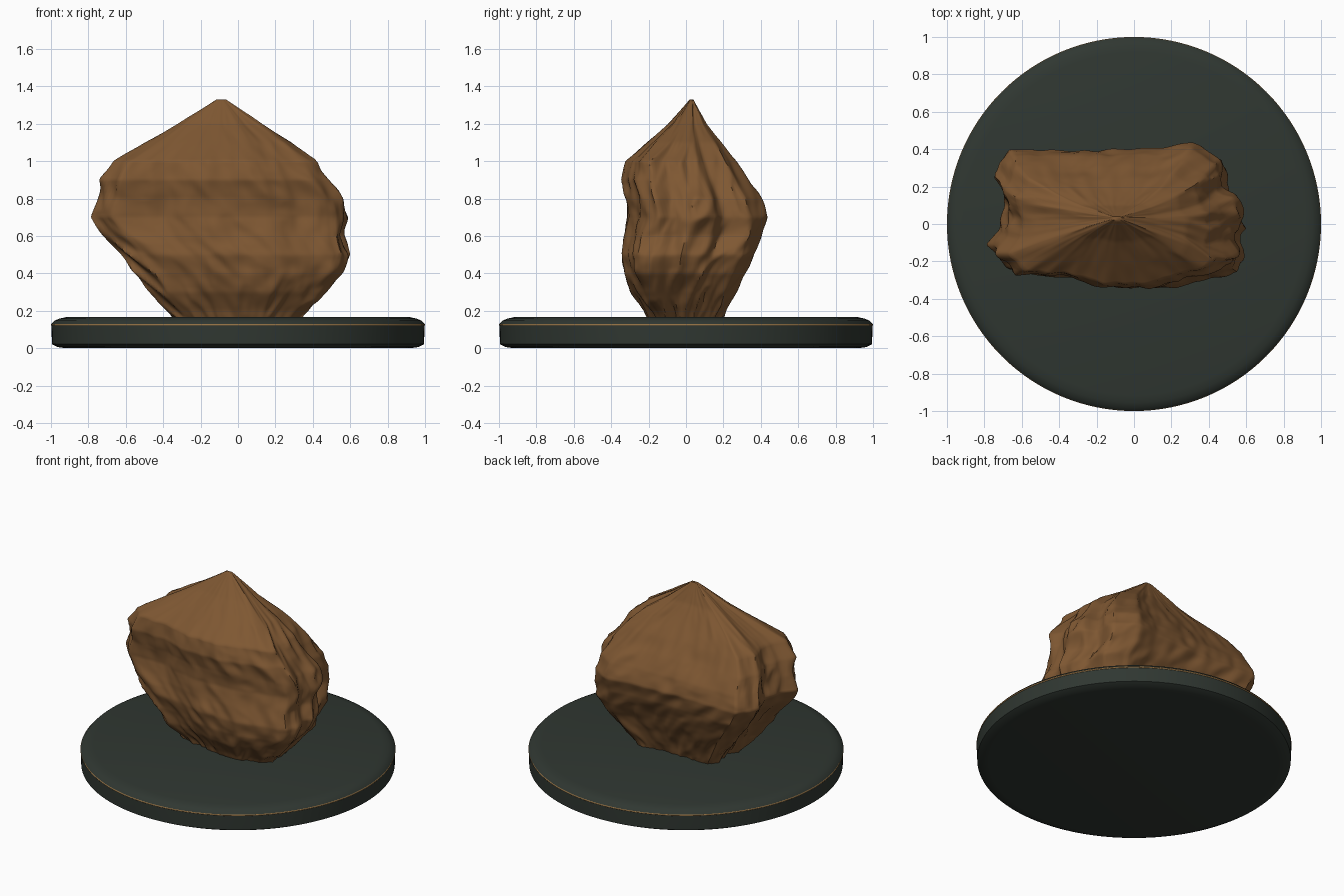
import bpy, bmesh, math
from mathutils import Vector, noise

if "Cube" in bpy.data.objects:
    bpy.data.objects.remove(bpy.data.objects["Cube"])


def material(name, rgb):
    m = bpy.data.materials.new(name)
    m.diffuse_color = (*rgb, 1)
    m.use_nodes = True
    m.node_tree.nodes["Principled BSDF"].inputs["Base Color"].default_value = m.diffuse_color
    return m


def finish(name, bm, mat, angle):
    bmesh.ops.recalc_face_normals(bm, faces=bm.faces)
    me = bpy.data.meshes.new(name)
    bm.to_mesh(me)
    bm.free()
    ob = bpy.data.objects.new(name, me)
    bpy.context.collection.objects.link(ob)
    me.materials.append(mat)
    bpy.ops.object.select_all(action='DESELECT')
    ob.select_set(True)
    bpy.context.view_layer.objects.active = ob
    bpy.ops.object.shade_smooth_by_angle(angle=math.radians(angle))
    return ob


def loft(rings, closed=False):
    """Skin a stack of equal rings; cap the ends unless it is a closed loop."""
    bm = bmesh.new()
    vs = [[bm.verts.new(p) for p in r] for r in rings]
    n = len(vs[0])
    pairs = list(zip(vs, vs[1:])) + ([(vs[-1], vs[0])] if closed else [])
    for a, b in pairs:
        for i in range(n):
            j = (i + 1) % n
            bm.faces.new((a[i], a[j], b[j], b[i]))
    if not closed:
        bm.faces.new(vs[0][::-1])
        bm.faces.new(vs[-1])
    return bm


def circle(r, z, n=128):
    return [(r * math.cos(math.tau * i / n), r * math.sin(math.tau * i / n), z) for i in range(n)]


green = material("dark green", (0.029, 0.038, 0.031))
gold = material("gold trim", (0.30, 0.17, 0.06))
brown = material("brown stone", (0.21, 0.096, 0.032))

# round plinth with softened edges
profile = [(0.92, 0), (0.965, 0.006), (0.995, 0.022), (0.997, 0.12),
           (0.997, 0.13), (0.982, 0.147), (0.955, 0.158), (0.915, 0.167)]
finish("plinth", loft([circle(r, z) for r, z in profile]), green, 35)

# thin gold ring round the plinth
ring = [(0.995 + 0.005 * math.cos(a), 0.125 + 0.006 * math.sin(a))
        for a in (math.tau * k / 8 for k in range(8))]
finish("gold_ring", loft([circle(r, z) for r, z in ring], closed=True), gold, 60)

# rock: plan outline, then extents by height (z, left, right, front, back)
plan = [(-0.66, .40), (-.75, .27), (-.69, .1), (-.71, -.02), (-.78, -.12), (-.67, -.25),
        (-.4, -.27), (-.15, -.33), (.18, -.33), (.32, -.28), (.5, -.25), (.60, -.17),
        (.55, -.06), (.58, .04), (.57, .16), (.5, .21), (.48, .36), (.32, .44), (.15, .40)]
levels = [(0.12, -.32, .30, -.18, .18), (0.2, -.38, .37, -.22, .22), (0.3, -.46, .47, -.29, .27),
          (0.4, -.54, .56, -.33, .32), (0.5, -.63, .60, -.345, .37), (0.6, -.71, .575, -.33, .41),
          (0.7, -.78, .585, -.305, .435), (0.8, -.755, .56, -.31, .40), (0.9, -.73, .50, -.33, .34),
          (1.0, -.66, .42, -.31, .27), (1.1, -.50, .30, -.20, .19), (1.2, -.32, .13, -.09, .11),
          (1.33, -.115, -.065, .02, .04)]
N, M = 200, 110

# resample the outline evenly along its length, in 0..1 units
pts = [Vector(((x + .78) / 1.38, (y + .33) / .77)) for x, y in plan]
wide = lambda d: math.hypot(d.x * 1.38, d.y * .77)
lens = [wide(pts[(i + 1) % len(pts)] - p) for i, p in enumerate(pts)]
outline = []
for k in range(N):
    s = sum(lens) * k / N
    i = 0
    while s > lens[i]:
        s -= lens[i]
        i += 1
    outline.append(pts[i].lerp(pts[(i + 1) % len(pts)], s / lens[i]))


def extents(z):
    for a, b in zip(levels, levels[1:]):
        if z <= b[0] + 1e-6:
            t = (z - a[0]) / (b[0] - a[0])
            return [p + (q - p) * t for p, q in zip(a[1:], b[1:])]


rings = []
for j in range(M + 1):
    z = 0.12 + 1.21 * j / M
    l, r, f, b = extents(z)
    fade = min(1, (1.33 - z) / 0.45)
    row = []
    for p in outline:
        x, y = l + (r - l) * p.x, f + (b - f) * p.y
        # slanted weathering ridges, stronger on the two ends than on the broad faces
        q = Vector((p.x * 5 + z * 1.2, p.y * 4.5 - z * 1.5, z * 2.6))
        end = min(1, abs(p.x - .5) * 2) ** 3
        ridge = 0.25 - abs(noise.noise(q * 1.5))
        d = (0.018 + 0.05 * end) * ridge + 0.012 * noise.noise(q * 3.5)
        d += 0.02 * noise.noise(q * 0.6 + Vector((3, 1, 7)))
        out = Vector(((p.x - .5) * .8, p.y - .5)).normalized() * d * fade
        row.append((x + out.x, y + out.y, z))
    rings.append(row)
finish("rock", loft(rings), brown, 50)
